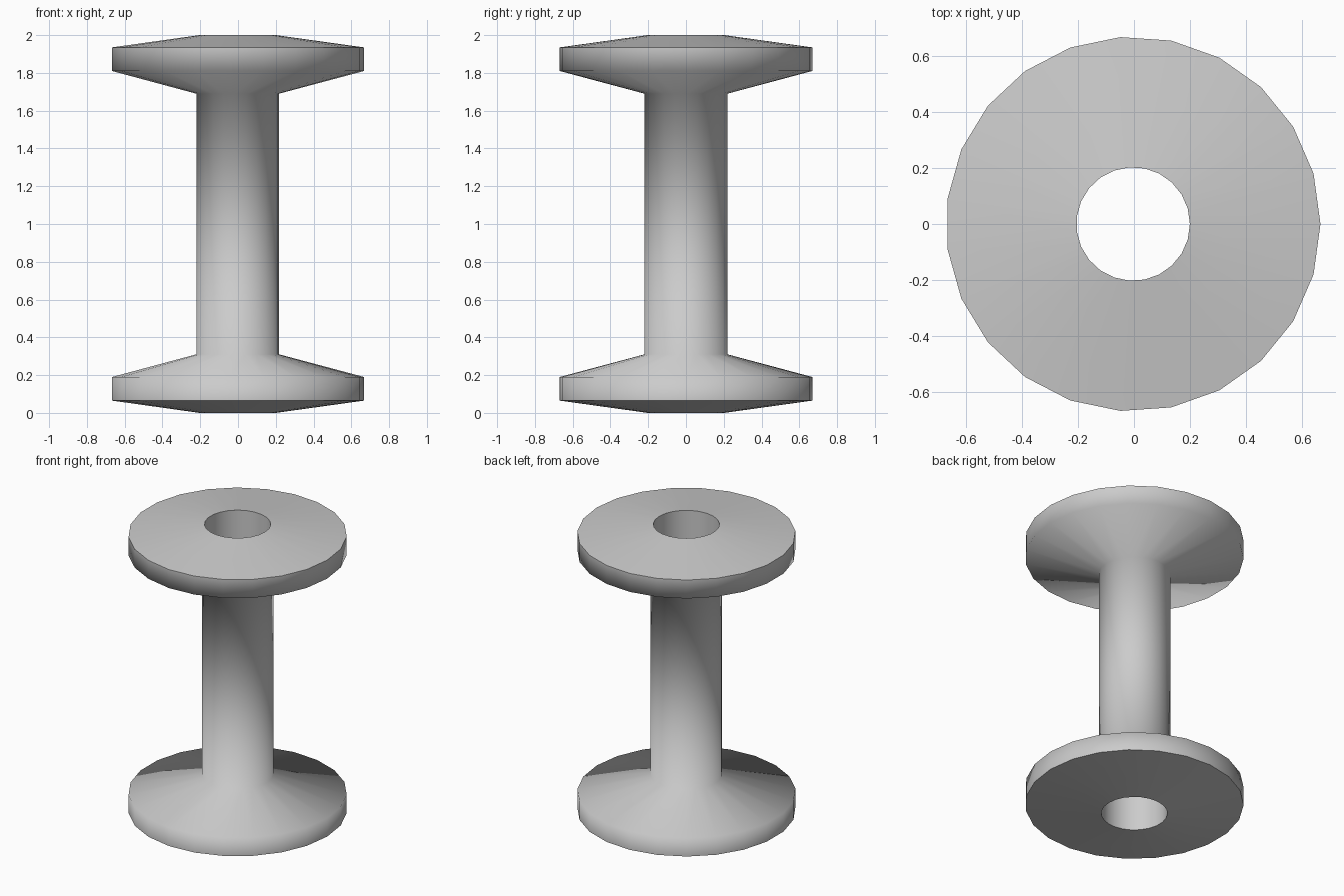
import bpy, bmesh, math

if "Cube" in bpy.data.objects:
    bpy.data.objects.remove(bpy.data.objects["Cube"])

SIDES = 23
CX = -0.003  # odd side count: shift so the bounds are centred

# Lower half of the profile (radius, z), mirrored about z = 1
half = [(0.203, 0.0), (0.67, 0.065), (0.67, 0.19), (0.22, 0.31)]
profile = half + [(r, 2.0 - z) for r, z in reversed(half)]

# Spool: closed profile revolved around z, bore included
bm = bmesh.new()
rings = []
for r, z in profile:
    rings.append([bm.verts.new((CX + r * math.cos(2 * math.pi * i / SIDES),
                                r * math.sin(2 * math.pi * i / SIDES), z))
                  for i in range(SIDES)])
for k, ring in enumerate(rings):
    nxt = rings[(k + 1) % len(rings)]
    for i in range(SIDES):
        j = (i + 1) % SIDES
        bm.faces.new((ring[i], ring[j], nxt[j], nxt[i]))
bmesh.ops.recalc_face_normals(bm, faces=bm.faces)

mesh = bpy.data.meshes.new("spool")
bm.to_mesh(mesh)
bm.free()
spool = bpy.data.objects.new("spool", mesh)
bpy.context.collection.objects.link(spool)

# Smooth sides, sharp end-face and bore edges
bpy.context.view_layer.objects.active = spool
spool.select_set(True)
bpy.ops.object.shade_smooth_by_angle(angle=math.radians(79))
